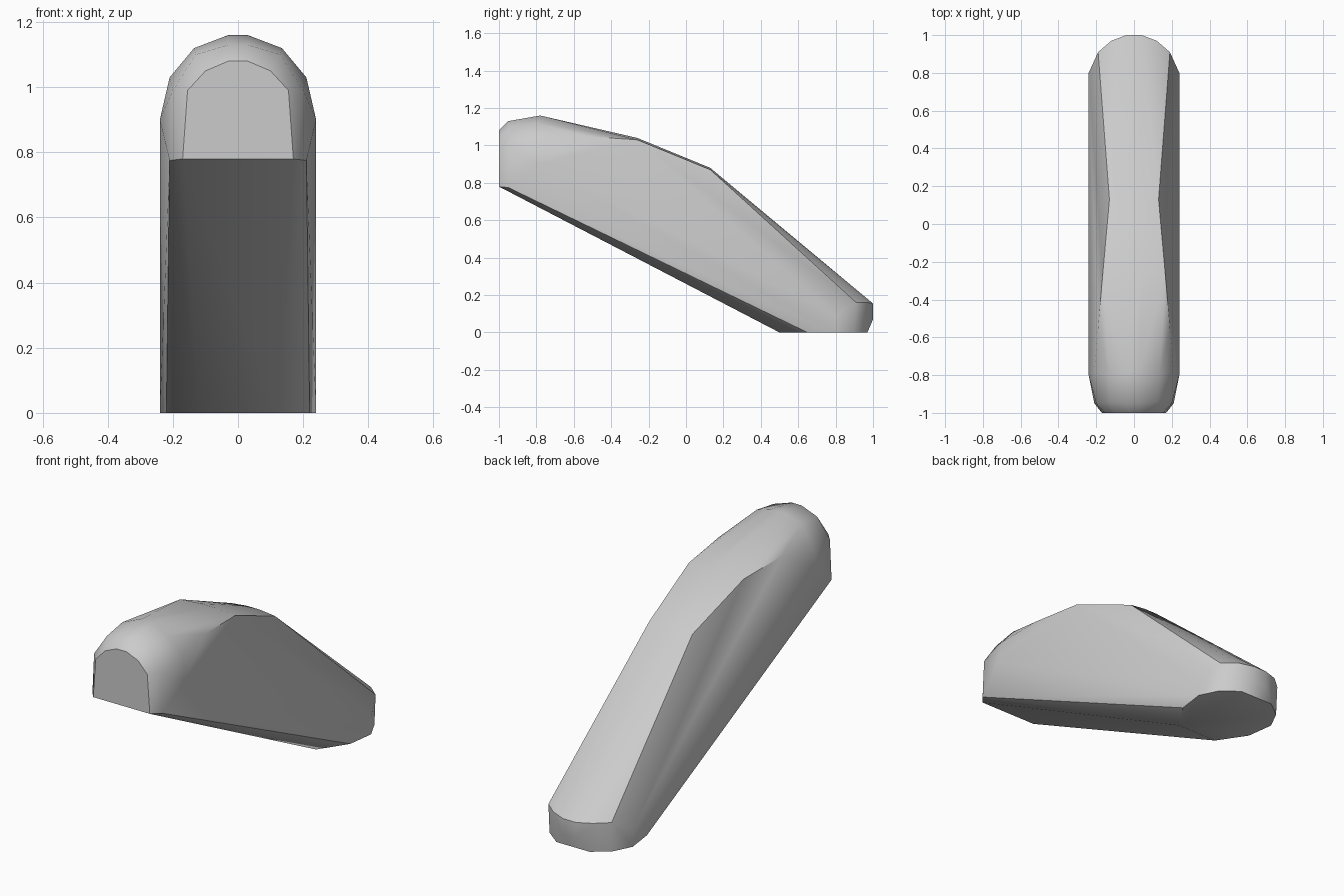
import bpy, bmesh, math

cube = bpy.data.objects.get("Cube")
if cube:
    bpy.data.objects.remove(cube, do_unlink=True)

# Plain grey surface
grey = bpy.data.materials.new("plain grey")
grey.use_nodes = True
colour = (0.6, 0.6, 0.6, 1)
grey.diffuse_color = colour
grey.node_tree.nodes["Principled BSDF"].inputs["Base Color"].default_value = colour

# Corner points of one half, as (half width, y, z)
underside = [(.17, -1, .78), (.21, -.95, .775), (.12, .5, 0), (.22, .65, 0)]
foot = [(.24, .8, 0), (.19, .9, 0), (.1, .97, 0)]
tail = [(.04, 1, .07), (.04, 1, .155), (.12, .97, .16), (.19, .91, .16), (.24, .8, .09)]
top_edge = [(.13, .13, .87), (.165, -.26, 1.03), (.19, -.55, 1.05)]
spine = [(.04, .13, .88), (.04, -.26, 1.04), (.03, -.78, 1.16)]
shoulder = [(.24, -.8, .9), (.21, -.78, 1.03), (.135, -.8, 1.12)]
nose = [(.155, -1, .99), (.1, -1, 1.05), (.03, -1, 1.08),
        (.03, -.95, 1.13), (.13, -.94, 1.1), (.2, -.95, .99)]

# Faceted hull, mirrored across the middle
bm = bmesh.new()
for x, y, z in underside + foot + tail + top_edge + spine + shoulder + nose:
    for side in (-1, 1):
        bm.verts.new((side * x, y, z))
hull = bmesh.ops.convex_hull(bm, input=bm.verts[:])
bmesh.ops.delete(bm, geom=[v for v in bm.verts if not v.link_faces], context='VERTS')
bmesh.ops.dissolve_limit(bm, angle_limit=math.radians(1),
                         verts=bm.verts[:], edges=bm.edges[:])
bmesh.ops.recalc_face_normals(bm, faces=bm.faces[:])
mesh = bpy.data.meshes.new("rounded_wedge_body")
bm.to_mesh(mesh)
bm.free()
mesh.materials.append(grey)
body = bpy.data.objects.new("rounded_wedge_body", mesh)
bpy.context.collection.objects.link(body)

# Soft facets with crisp main edges
bpy.context.view_layer.objects.active = body
body.select_set(True)
bpy.ops.object.shade_smooth_by_angle(angle=math.radians(35))
